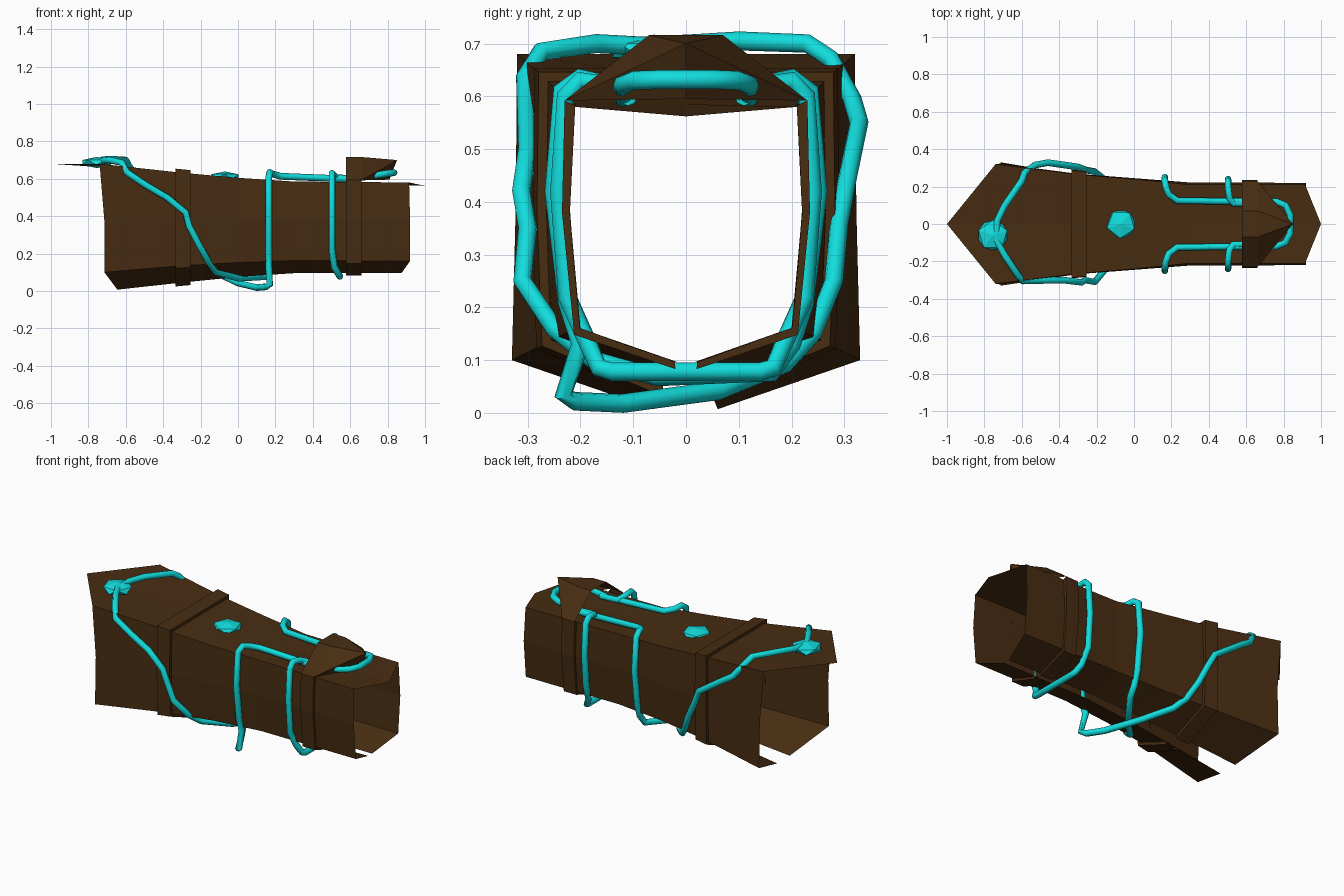
import bpy, bmesh, math
from mathutils import Vector

if "Cube" in bpy.data.objects:
    bpy.data.objects.remove(bpy.data.objects["Cube"])

def material(name, rgb):
    m = bpy.data.materials.new(name)
    m.diffuse_color = (*rgb, 1)
    m.use_nodes = True
    m.node_tree.nodes["Principled BSDF"].inputs["Base Color"].default_value = m.diffuse_color
    return m

LEATHER = material("dark brown leather", (0.065, 0.026, 0.006))
CYAN = material("bright cyan", (0.006, 0.72, 0.72))

def mesh_object(name, verts, faces, mat):
    me = bpy.data.meshes.new(name)
    me.from_pydata(verts, [], faces)
    me.materials.append(mat)
    ob = bpy.data.objects.new(name, me)
    bpy.context.collection.objects.link(ob)
    bm = bmesh.new()
    bm.from_mesh(me)
    bmesh.ops.recalc_face_normals(bm, faces=bm.faces)
    bm.to_mesh(me)
    bm.free()
    return ob

def loft(name, rings, mat):
    n = len(rings[0])
    faces = [(r*n+i, r*n+i+1, (r+1)*n+i+1, (r+1)*n+i)
             for r in range(len(rings)-1) for i in range(n-1)]
    return mesh_object(name, [p for r in rings for p in r], faces, mat)

# half section along the arm: x, top half width, top z, middle half width,
# bottom half width, bottom corner z, slit half width, slit z
STATIONS = [(-0.72, .32, .68, .323, .33, .10, .06, .007),
            (-0.30, .265, .632, .268, .26, .135, .045, .045),
            (0.00, .24, .605, .245, .225, .152, .035, .075),
            (0.30, .21, .585, .222, .205, .163, .025, .095),
            (0.92, .21, .58, .22, .20, .16, .018, .097)]

def params(x):
    for a, b in zip(STATIONS, STATIONS[1:]):
        if x <= b[0]:
            t = (x - a[0]) / (b[0] - a[0])
            return [p + (q - p)*t for p, q in zip(a, b)][1:]
    return STATIONS[-1][1:]

def section(x, d=0.0, lean=(0, 0, 0, 0, 0)):
    w, zt, wm, wb, zb, g, z0 = params(x)
    half = [(g, z0-d), (wb+d, zb-d*.6), (wm+d, .38), (w+d, zt+d)]
    pts = [(x+l, -y, z) for (y, z), l in zip(half, lean)]
    pts.append((x+lean[4], 0, zt+d))
    return pts + [(px, -py, pz) for px, py, pz in pts[3::-1]]

# main sleeve: open at both ends, slit underneath, pointed top flaps
rings = [section(-.72, 0, (.075, .005, .005, -.02, -.28)),
         section(-.30), section(0), section(.30),
         section(.92, 0, (-.045, 0, 0, -.005, .08))]
x, y, z = rings[-1][4]
rings[-1][4] = (x, y, .562)
loft("sleeve", rings, LEATHER)

# raised strap near the wide end
loft("rear_strap", [section(-.335), section(-.335, .018),
                    section(-.255, .018), section(-.255)], LEATHER)

# front strap sides, rising into an arched hood
def arch(x):
    half = [(.02, .083), (.212, .148), (.235, .38), (.23, .592), (.07, .716)]
    p = [(x, -y, z) for y, z in half]
    return p + [(a, -b, c) for a, b, c in p[::-1]]

def inner(x):
    s = section(x)
    return s
loft("front_strap", [arch(.577), arch(.66)], LEATHER)
for side, idx in (("left", (0, 1, 2, 3)), ("right", (8, 7, 6, 5))):
    for tag, px in (("back", .577), ("front", .66)):
        s = section(px)
        a = arch(px)
        outer = [a[i] if side == "left" else a[9-i] for i in range(4)]
        loft(f"strap_edge_{side}_{tag}", [[s[i] for i in idx], outer], LEATHER)

# pointed visor in front of the arch
visor = arch(.66)[3:7] + [(.85, 0, .70), (.81, 0, .595)]
mesh_object("hood_visor", visor,
            [(0, 1, 4), (1, 2, 4), (2, 3, 4), (0, 4, 5), (3, 5, 4)], LEATHER)

# cords
def cord(name, pts, cyclic=False):
    cu = bpy.data.curves.new(name, 'CURVE')
    cu.dimensions = '3D'
    cu.bevel_depth = .018
    cu.bevel_resolution = 2
    cu.use_fill_caps = True
    sp = cu.splines.new('POLY')
    sp.points.add(len(pts)-1)
    for p, c in zip(sp.points, pts):
        p.co = (*c, 1)
    sp.use_cyclic_u = cyclic
    ob = bpy.data.objects.new(name, cu)
    bpy.context.collection.objects.link(ob)
    cu.materials.append(CYAN)
    bpy.ops.object.select_all(action='DESELECT')
    ob.select_set(True)
    bpy.context.view_layer.objects.active = ob
    bpy.ops.object.convert(target='MESH')
    bpy.ops.object.shade_smooth_by_angle(angle=math.radians(50))

def mirror(pts):
    return [(x, -y, z) for x, y, z in pts]

near_diag = [(-.74, -.08, .695), (-.69, -.17, .70), (-.62, -.275, .685),
             (-.595, -.305, .635), (-.50, -.302, .57), (-.38, -.30, .50),
             (-.28, -.312, .42), (-.262, -.30, .35), (-.21, -.31, .25),
             (-.16, -.25, .16), (-.12, -.175, .10)]
far_diag = [(-.11, .19, .095), (-.16, .24, .15), (-.21, .28, .25),
            (-.262, .29, .36), (-.30, .305, .44), (-.46, .328, .55),
            (-.53, .315, .595), (-.585, .275, .67), (-.60, .23, .70),
            (-.69, .10, .705), (-.73, .02, .70)]
# over the top, from the side wrap to the loop around the visor
far_wrap = [(.16, .16, .075), (.165, .20, .13), (.165, .225, .21),
            (.165, .25, .42), (.165, .235, .61), (.17, .20, .635),
            (.185, .16, .625), (.23, .125, .613), (.60, .12, .598),
            (.76, .12, .622), (.81, .10, .63), (.835, .05, .632)]
near_wrap = mirror(far_wrap[1:])[::-1]
under_1 = [(0, -.05, .068)]
under_2 = [(.17, -.232, .035), (.15, -.21, .022), (.10, -.12, .018),
           (.0, .06, .042)]
cord("lacing_cord", near_diag + under_1 + far_wrap + near_wrap + under_2
     + far_diag, True)

# short cord around the narrow part, tucked under the hood
half = [(.64, .11, .60), (.53, .11, .605), (.51, .14, .62), (.503, .20, .63),
        (.503, .228, .60), (.503, .24, .42), (.503, .225, .22),
        (.515, .185, .13), (.54, .165, .085), (.545, .14, .078)]
cord("front_cord", half + mirror(half)[::-1])

# faceted studs on the top
def stud(name, loc, r, h, turn):
    bm = bmesh.new()
    bmesh.ops.create_icosphere(bm, subdivisions=1, radius=1)
    me = bpy.data.meshes.new(name)
    bm.to_mesh(me)
    bm.free()
    me.materials.append(CYAN)
    ob = bpy.data.objects.new(name, me)
    ob.location = loc
    ob.scale = (r, r, h)
    ob.rotation_euler = (0, 0, turn)
    bpy.context.collection.objects.link(ob)

stud("rear_stud", (-.755, -.06, .687), .09, .03, .3)
stud("middle_stud", (-.07, 0, .612), .085, .027, .9)
